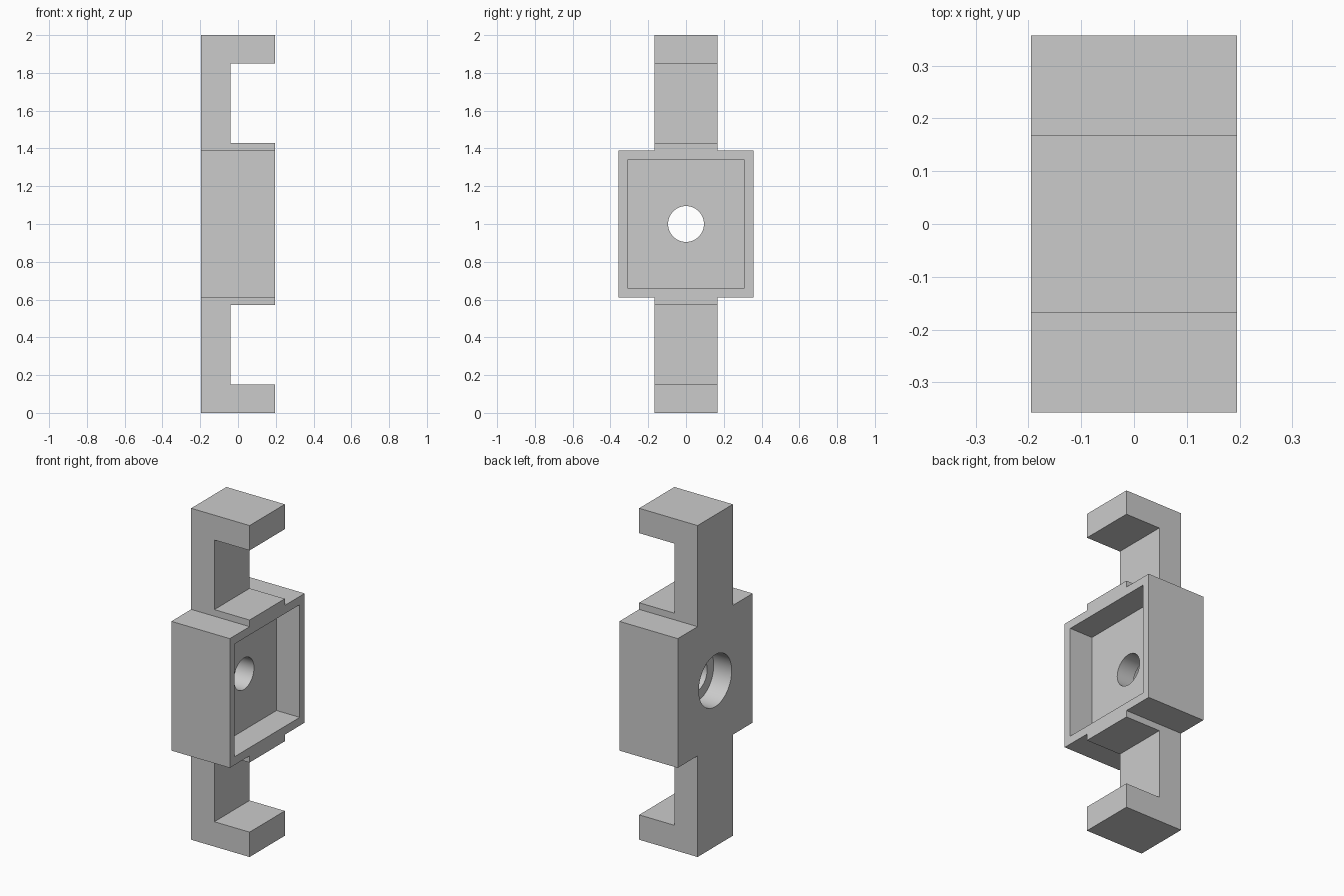
import bpy
import bmesh
import math
from mathutils import Vector

start = bpy.data.objects.get("Cube")
if start:
    bpy.data.objects.remove(start, do_unlink=True)

grey = bpy.data.materials.new("plain grey")
grey.use_nodes = True
grey.diffuse_color = (0.6, 0.6, 0.6, 1)
grey.node_tree.nodes["Principled BSDF"].inputs["Base Color"].default_value = (0.6, 0.6, 0.6, 1)

HALF_X = 0.195      # half depth of the whole bracket
MID_Z = 1.0         # height of the centre


def make_object(name, bm):
    bmesh.ops.recalc_face_normals(bm, faces=bm.faces)
    mesh = bpy.data.meshes.new(name)
    bm.to_mesh(mesh)
    bm.free()
    mesh.materials.append(grey)
    obj = bpy.data.objects.new(name, mesh)
    bpy.context.collection.objects.link(obj)
    return obj


def extrude_x(name, outline, x0, x1):
    """Extrude a (y, z) outline from x0 to x1."""
    bm = bmesh.new()
    face = bm.faces.new([bm.verts.new((x0, y, z)) for y, z in outline])
    moved = bmesh.ops.extrude_face_region(bm, geom=[face])["geom"]
    verts = [v for v in moved if isinstance(v, bmesh.types.BMVert)]
    bmesh.ops.translate(bm, verts=verts, vec=Vector((x1 - x0, 0, 0)))
    return make_object(name, bm)


def rectangle(half_y, z0, z1):
    return [(-half_y, z0), (half_y, z0), (half_y, z1), (-half_y, z1)]


def circle(radius, count=64):
    angles = [math.tau * i / count for i in range(count)]
    return [(radius * math.cos(a), MID_Z + radius * math.sin(a)) for a in angles]


# Bracket silhouette: narrow arms above and below a wide central block
quarter = [(0.168, 1.0), (0.168, 0.39), (0.357, 0.39)]
right_half = [(y, MID_Z + h) for y, h in quarter]
right_half = [(y, 2 * MID_Z - z) for y, z in quarter and right_half] + right_half[::-1]
left_half = [(-y, z) for y, z in right_half[::-1]]
bracket = extrude_x("bracket", right_half + left_half, -HALF_X, HALF_X)

# Cutters: hook openings, front pocket, through hole and rear counterbore
cutters = [
    extrude_x("lower_hook_opening", rectangle(0.3, 0.15, 0.57), -0.04, 0.3),
    extrude_x("upper_hook_opening", rectangle(0.3, 1.43, 1.85), -0.04, 0.3),
    extrude_x("front_pocket", rectangle(0.31, 0.66, 1.34), 0.04, 0.3),
    extrude_x("through_hole", circle(0.095), -0.3, 0.3),
    extrude_x("rear_counterbore", circle(0.157), -0.3, -HALF_X + 0.12),
]
for cutter in cutters:
    cutter.hide_render = True
    cut = bracket.modifiers.new(cutter.name, "BOOLEAN")
    cut.operation = "DIFFERENCE"
    cut.solver = "EXACT"
    cut.object = cutter

# Bake the cuts and remove the cutters
bpy.context.view_layer.update()
graph = bpy.context.evaluated_depsgraph_get()
baked = bpy.data.meshes.new_from_object(bracket.evaluated_get(graph))
bracket.modifiers.clear()
bracket.data = baked
baked.name = "bracket"
for cutter in cutters:
    bpy.data.objects.remove(cutter, do_unlink=True)

# Smooth hole walls, crisp edges elsewhere
for obj in bpy.context.selected_objects:
    obj.select_set(False)
bpy.context.view_layer.objects.active = bracket
bracket.select_set(True)
bpy.ops.object.shade_smooth_by_angle(angle=math.radians(30))
